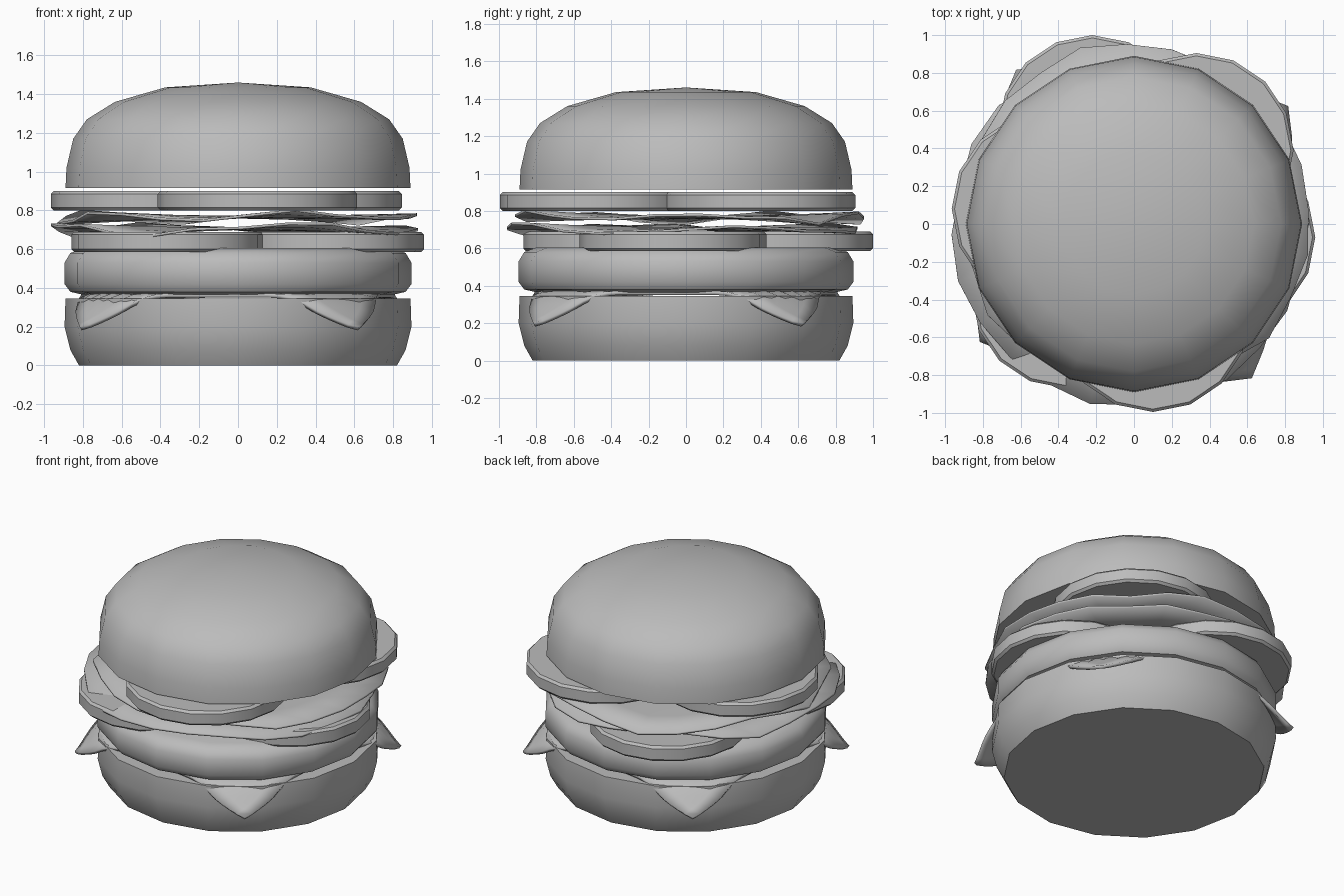
import bpy, bmesh, math, random
from math import sin, cos, pi, hypot, radians

cube = bpy.data.objects.get("Cube")
if cube:
    bpy.data.objects.remove(cube, do_unlink=True)
random.seed(4)

grey = bpy.data.materials.new("plain_grey")
grey.use_nodes = True
colour = (0.5, 0.5, 0.5, 1)
grey.diffuse_color = colour
grey.node_tree.nodes["Principled BSDF"].inputs["Base Color"].default_value = colour


def finish(bm, name, angle=40, thickness=0):
    """Turn a bmesh into a named, smooth-shaded object."""
    bmesh.ops.recalc_face_normals(bm, faces=bm.faces)
    mesh = bpy.data.meshes.new(name)
    bm.to_mesh(mesh)
    bm.free()
    obj = bpy.data.objects.new(name, mesh)
    bpy.context.collection.objects.link(obj)
    mesh.materials.append(grey)
    bpy.ops.object.select_all(action="DESELECT")
    obj.select_set(True)
    bpy.context.view_layer.objects.active = obj
    bpy.ops.object.shade_smooth_by_angle(angle=radians(angle))
    if thickness:
        solid = obj.modifiers.new("thickness", "SOLIDIFY")
        solid.thickness = thickness
        solid.offset = 0
    return obj


def lathe(name, profile, centre=(0, 0), sides=16):
    """Revolve a (radius, height) profile into a closed faceted solid."""
    bm = bmesh.new()
    rings = []
    for r, z in profile:
        if r == 0:
            rings.append([bm.verts.new((*centre, z))] * sides)
        else:
            rings.append([bm.verts.new((centre[0] + r * cos(2 * pi * i / sides),
                                        centre[1] + r * sin(2 * pi * i / sides), z))
                          for i in range(sides)])
    for low, high in zip(rings, rings[1:]):
        for i in range(sides):
            j = (i + 1) % sides
            bm.faces.new(dict.fromkeys((low[i], low[j], high[j], high[i])))
    for ring in (rings[0], rings[-1]):
        if ring[0] is not ring[1]:
            bm.faces.new(ring)
    return finish(bm, name)


# Buns and patty
lathe("bottom_bun", [(0.82, 0), (0.865, 0.08), (0.895, 0.2), (0.89, 0.345)])
lathe("patty", [(0.8, 0.365), (0.865, 0.38), (0.895, 0.42), (0.895, 0.53),
                (0.865, 0.58), (0.8, 0.605)])
lathe("top_bun", [(0.89, 0.915), (0.885, 1.02), (0.85, 1.17), (0.78, 1.27),
                  (0.635, 1.36), (0.375, 1.435), (0, 1.46)])


# Tomato slices in two layers of three
def tomato(name, centre, radius, low, high):
    lathe(name, [(radius - 0.015, low), (radius, low + 0.015),
                 (radius, high - 0.015), (radius - 0.015, high)], centre)


for i, c in enumerate([(0.46, -0.07), (-0.36, -0.37), (-0.22, 0.5)]):
    tomato(f"lower_tomato_{i + 1}", c, 0.5, 0.585, 0.69)
for i, c in enumerate([(0.1, -0.48), (0.33, 0.39), (-0.45, 0.08)]):
    tomato(f"upper_tomato_{i + 1}", c, 0.515, 0.8, 0.9)


# Cheese slice: a turned square whose rounded corners droop over the bun
def cheese(half=0.77, steps=24, turn=radians(-7.6)):
    bm = bmesh.new()
    bmesh.ops.create_grid(bm, x_segments=steps, y_segments=steps, size=half)
    for v in bm.verts:
        x, y = v.co.x, v.co.y
        # Pull only the outermost corners inward
        over = max(0, abs(x) + abs(y) - 1.3)
        x -= math.copysign(over * 0.2, x)
        y -= math.copysign(over * 0.2, y)
        t = min(1, max(0, (hypot(x, y) - 0.81) / 0.23))
        z = 0.362 - 0.175 * t * t * (3 - 2 * t)
        v.co = (x * cos(turn) - y * sin(turn), x * sin(turn) + y * cos(turn), z)
    finish(bm, "cheese_slice", thickness=0.022)


cheese()


# Lettuce: thin round leaves with ragged, wavy rims
def lettuce(name, height, radius, phase, waves, centre, sides=24):
    bm = bmesh.new()
    hub = bm.verts.new((*centre, height))
    rim = [(random.uniform(-0.025, 0.025), random.uniform(-0.016, 0.016))
           for _ in range(sides)]
    last = None
    for f in (0.4, 0.75, 1):
        ring = []
        for i in range(sides):
            a = 2 * pi * i / sides + phase
            r = f * (radius + rim[i][0])
            z = height + f * f * (0.024 * sin(waves * a + phase) + rim[i][1])
            ring.append(bm.verts.new((centre[0] + r * cos(a), centre[1] + r * sin(a), z)))
        for i in range(sides):
            j = (i + 1) % sides
            if last:
                bm.faces.new((last[i], ring[i], ring[j], last[j]))
            else:
                bm.faces.new((hub, ring[i], ring[j]))
        last = ring
    finish(bm, name, 30, 0.014)


lettuce("lower_lettuce", 0.705, 0.935, 0.3, 4, (-0.02, -0.02))
lettuce("upper_lettuce", 0.765, 0.925, 1.1, 5, (0.01, 0.03))
